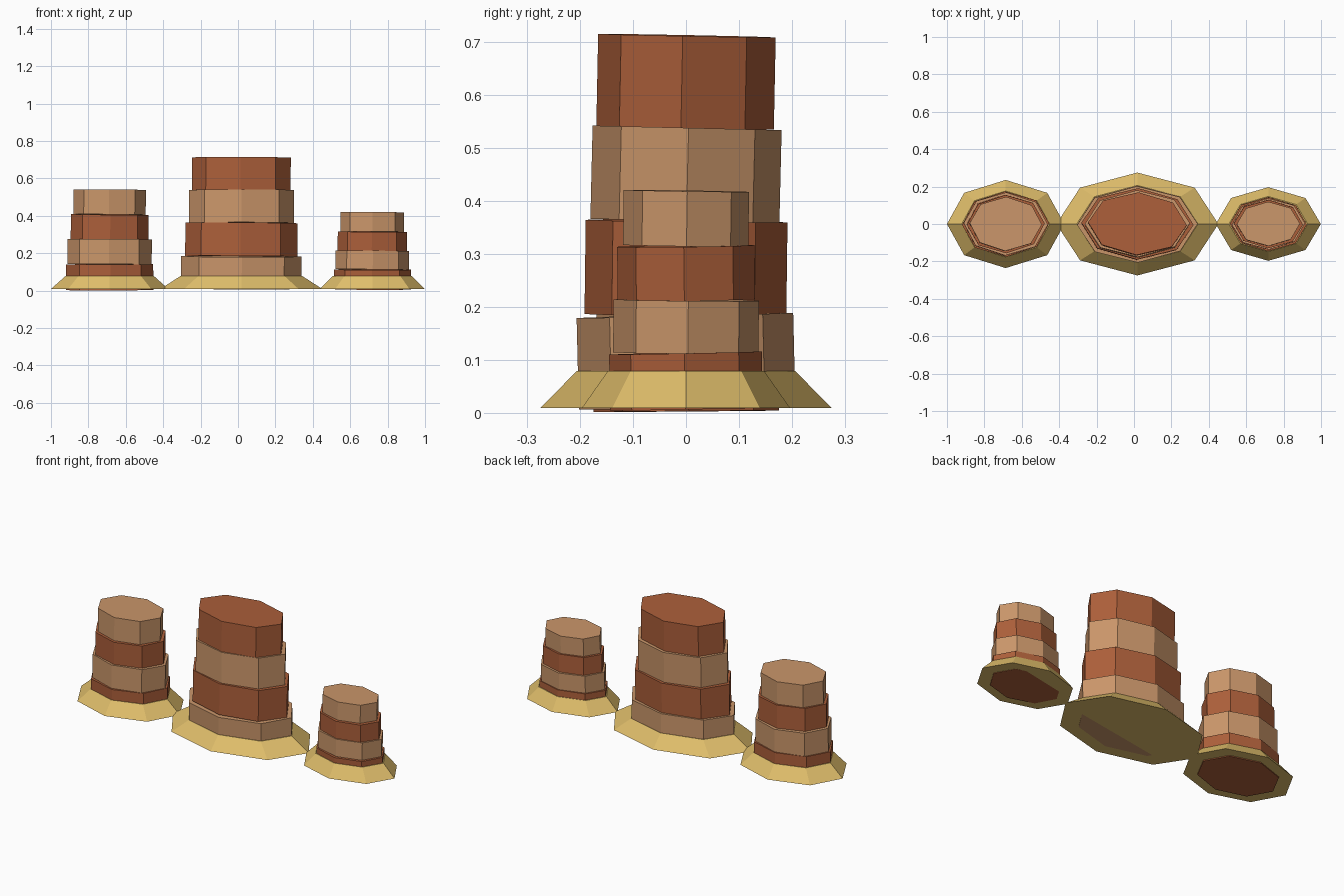
import bpy
import bmesh
from mathutils import Matrix, Vector

cube = bpy.data.objects.get("Cube")
if cube:
    bpy.data.objects.remove(cube, do_unlink=True)


def linear(c):
    c /= 255
    return c / 12.92 if c <= 0.04045 else ((c + 0.055) / 1.055) ** 2.4


def make_material(name, rgb):
    mat = bpy.data.materials.new(name)
    colour = (*[linear(c) for c in rgb], 1)
    mat.diffuse_color = colour
    mat.use_nodes = True
    bsdf = mat.node_tree.nodes["Principled BSDF"]
    bsdf.inputs["Base Color"].default_value = colour
    bsdf.inputs["Roughness"].default_value = 0.9
    return mat


RED = make_material("red rock", (172, 95, 58))
TAN = make_material("tan rock", (202, 150, 106))
SAND = make_material("sand", (224, 190, 107))


def octagon_block(name, mat, x, radius, squash, bottom, top, top_scale=1, tilt=(0, 0), twist=0):
    """Flat-shaded eight-sided block, squashed in y, slightly tilted and twisted."""
    bm = bmesh.new()
    bmesh.ops.create_cone(bm, cap_ends=True, segments=8, radius1=radius,
                          radius2=radius * top_scale, depth=top - bottom)
    turn = (Matrix.Rotation(tilt[0], 4, "X") @ Matrix.Rotation(tilt[1], 4, "Y")
            @ Matrix.Rotation(twist, 4, "Z"))
    place = Matrix.Translation(Vector((x, 0, (bottom + top) / 2)))
    bm.transform(place @ turn @ Matrix.Diagonal((1, squash, 1, 1)))
    mesh = bpy.data.meshes.new(name)
    bm.to_mesh(mesh)
    bm.free()
    mesh.materials.append(mat)
    bpy.context.collection.objects.link(bpy.data.objects.new(name, mesh))


def butte(name, x, skirt_radius, squash, heights, radii, colours, tilts, twists):
    # Sloping sand skirt around the foot
    octagon_block(name + "_sand_skirt", SAND, x, skirt_radius, squash, 0.009, 0.079, 0.75)
    # Stacked rock layers in alternating colours
    for i, radius in enumerate(radii):
        octagon_block(f"{name}_rock_layer_{i + 1}", colours[i % 2], x, radius, squash,
                      heights[i], heights[i + 1], 1, tilts[i], twists[i])


butte("middle_butte", 0.018, 0.433, 0.635,
      (0.011, 0.184, 0.362, 0.538, 0.712), (0.322, 0.300, 0.281, 0.264), (TAN, RED),
      ((0.024, 0.004), (-0.013, 0.006), (-0.024, 0), (-0.02, 0.004)),
      (0.01, -0.02, 0.01, -0.03))
butte("right_butte", -0.686, 0.314, 0.75,
      (0.003, 0.141, 0.275, 0.407, 0.540), (0.233, 0.225, 0.208, 0.193), (RED, TAN),
      ((0.008, -0.002), (-0.01, 0.008), (0.012, 0.012), (-0.01, 0.008)),
      (0.02, -0.02, 0.02, -0.02))
butte("left_butte", 0.718, 0.281, 0.70,
      (0.007, 0.113, 0.213, 0.315, 0.419), (0.206, 0.196, 0.185, 0.169), (RED, TAN),
      ((0.02, 0.004), (-0.01, 0.01), (0.012, 0.01), (-0.015, 0.005)),
      (-0.01, 0.02, -0.02, 0.01))
